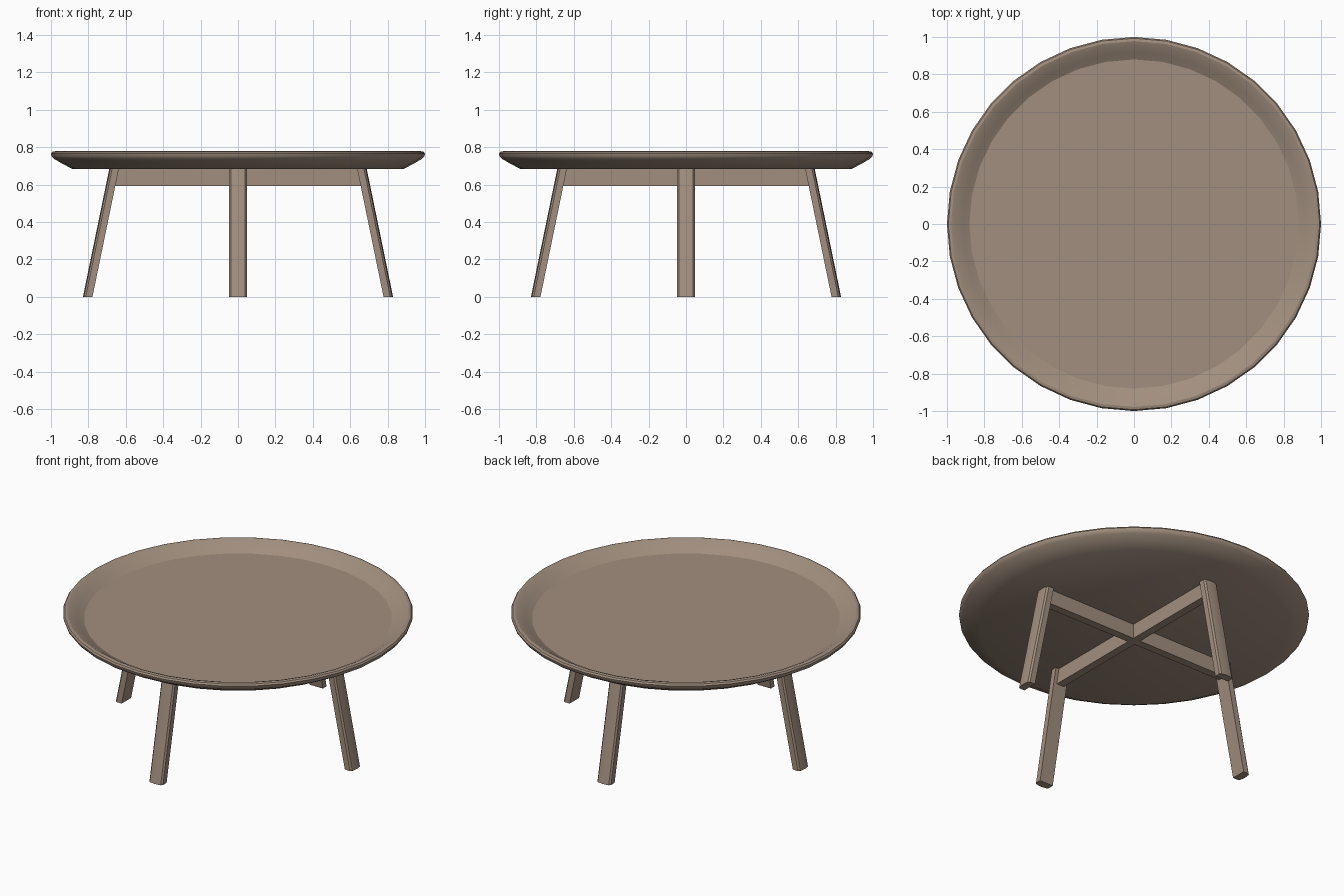
import bpy, bmesh, math
from mathutils import Matrix

cube = bpy.data.objects.get("Cube")
if cube:
    bpy.data.objects.remove(cube, do_unlink=True)

# Single wood colour
wood = bpy.data.materials.new("warm_taupe_wood")
wood.use_nodes = True
colour = (0.36, 0.275, 0.21, 1)
wood.diffuse_color = colour
wood.node_tree.nodes["Principled BSDF"].inputs["Base Color"].default_value = colour


def make_object(name, bm, smooth_angle=None):
    bmesh.ops.recalc_face_normals(bm, faces=bm.faces)
    mesh = bpy.data.meshes.new(name)
    bm.to_mesh(mesh)
    bm.free()
    mesh.materials.append(wood)
    obj = bpy.data.objects.new(name, mesh)
    bpy.context.collection.objects.link(obj)
    if smooth_angle:
        bpy.ops.object.select_all(action="DESELECT")
        obj.select_set(True)
        bpy.context.view_layer.objects.active = obj
        bpy.ops.object.shade_smooth_by_angle(angle=math.radians(smooth_angle))
    return obj


def lathe(name, profile, segments):
    """Revolve an (r, z) profile and cap both of its ends flat."""
    bm = bmesh.new()
    rings = []
    for r, z in profile:
        ring = []
        for i in range(segments):
            a = math.tau * i / segments
            ring.append(bm.verts.new((r * math.cos(a), r * math.sin(a), z)))
        rings.append(ring)
    for low, high in zip(rings, rings[1:]):
        for i in range(segments):
            j = (i + 1) % segments
            bm.faces.new((low[i], low[j], high[j], high[i]))
    bm.faces.new(rings[0])
    bm.faces.new(rings[-1])
    return make_object(name, bm, 28)


def leg(name, angle):
    """Splayed leg: flat inside, gently rounded outside."""
    section = [(0, -0.047), (0.036, -0.047), (0.046, -0.038), (0.051, 0),
               (0.046, 0.038), (0.036, 0.047), (0, 0.047)]
    bm = bmesh.new()
    bottom = [bm.verts.new((0.778 + r, t, 0)) for r, t in section]
    top = [bm.verts.new((0.637 + r, t, 0.685)) for r, t in section]
    n = len(section)
    for i in range(n):
        j = (i + 1) % n
        bm.faces.new((bottom[i], bottom[j], top[j], top[i]))
    bm.faces.new(bottom)
    bm.faces.new(top)
    bm.transform(Matrix.Rotation(angle, 4, "Z"))
    return make_object(name, bm, 25)


def crossbar(name, size):
    bm = bmesh.new()
    bmesh.ops.create_cube(bm, size=1)
    bm.transform(Matrix.Translation((0, 0, 0.638)) @ Matrix.Diagonal((*size, 1)))
    return make_object(name, bm)


# Tray top with a flared, rounded lip
lathe("tray_top", [(0.885, 0.683), (0.94, 0.712), (0.985, 0.738), (0.997, 0.752),
                   (1.0, 0.765), (0.993, 0.775), (0.978, 0.778), (0.955, 0.77),
                   (0.915, 0.745), (0.88, 0.726)], 36)

# Four legs, one on each side
for i, side in enumerate(("left", "back", "right", "front")):
    leg(side + "_leg", i * math.pi / 2)

# Crossed rails under the tray
crossbar("side_to_side_rail", (1.31, 0.05, 0.094))
crossbar("front_to_back_rail", (0.05, 1.31, 0.094))
